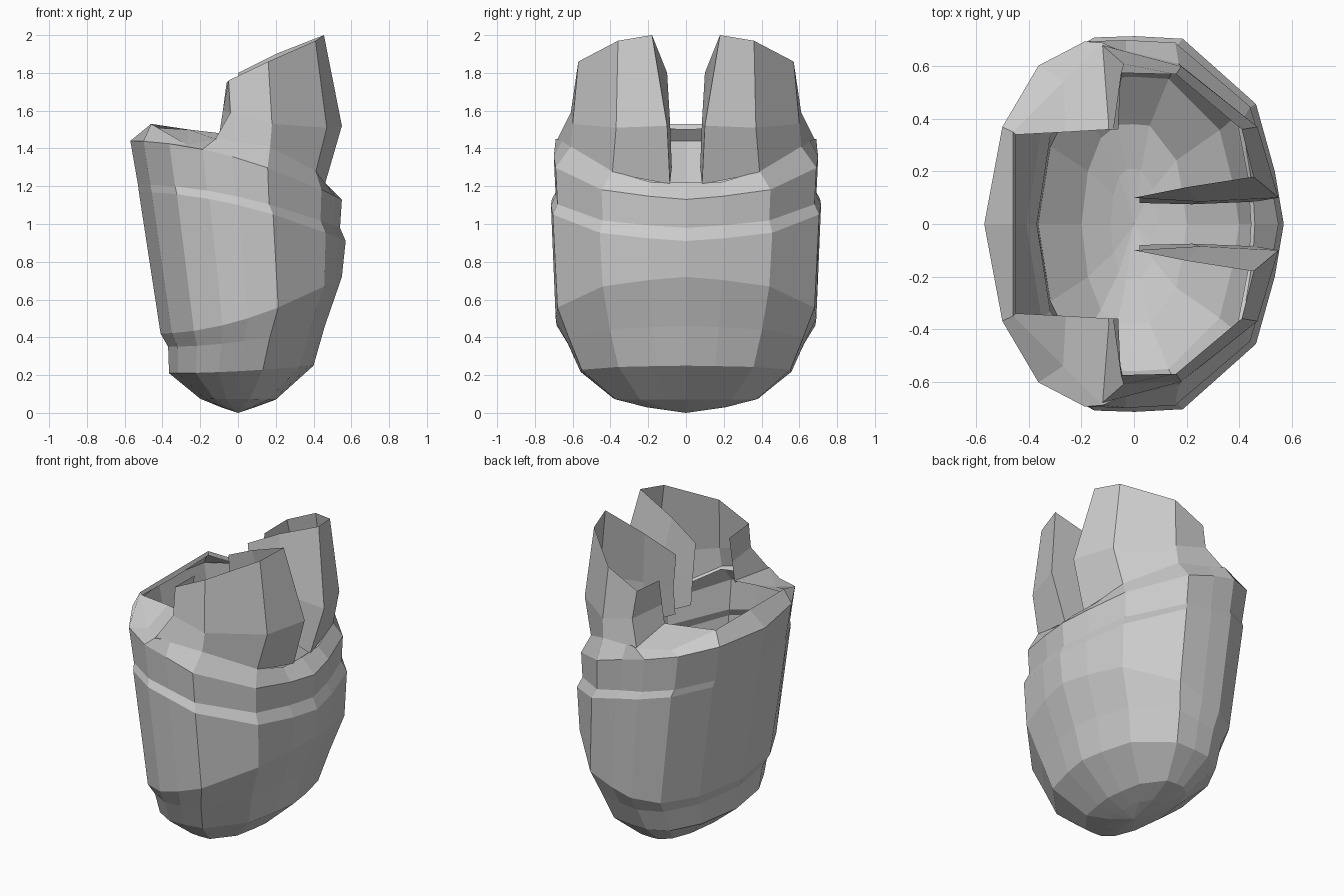
import bpy, bmesh

# Half outline seen from above, from the back (-x) round to the lip (+x)
OUT = [(-.57, 0), (-.50, .38), (-.36, .62), (-.18, .715), (-.02, .72),
       (.17, .71), (.46, .46), (.535, .2), (.57, 0)]


def ring(zl, zr, x0, x1, ymax, power=1.8):
    """Half ring: the outline scaled to x0..x1 and ymax, its height falling from zl to zr."""
    pts = []
    for x, y in OUT:
        t = (x + .57) / 1.14
        pts.append((x0 + (x1 - x0) * t, y / .72 * ymax, zl + (zr - zl) * t ** power))
    return pts


def full(half):
    return half + [(x, -y, z) for x, y, z in half[-2:0:-1]]


def make(name, bm):
    bmesh.ops.recalc_face_normals(bm, faces=bm.faces)
    me = bpy.data.meshes.new(name)
    bm.to_mesh(me)
    bm.free()
    ob = bpy.data.objects.new(name, me)
    bpy.context.collection.objects.link(ob)
    return ob


# Open shell body: rings upward from the base, over the shoulder to the rim
rim_top = [(-.46, 0, 1.53), (-.46, .35, 1.53), (-.27, .54, 1.42), (-.12, .69, 1.45),
           (-.03, .65, 1.45), (.17, .61, 1.41), (.41, .39, 1.28), (.45, .18, 1.22), (.46, 0, 1.22)]
rim_in = [(-.45, 0, 1.50), (-.45, .34, 1.51), (-.26, .35, 1.50), (-.09, .36, 1.48),
          (-.04, .59, 1.43), (.16, .59, 1.40), (.395, .375, 1.27), (.435, .17, 1.21), (.445, 0, 1.21)]
rings = [ring(.03, .03, -.09, .09, .21),
         ring(.075, .07, -.2, .2, .38),
         ring(.21, .25, -.365, .4, .56),
         ring(.35, .46, -.37, .46, .63),
         ring(.42, .72, -.41, .55, .69),
         ring(1.17, .91, -.525, .57, .715),
         ring(1.21, .98, -.53, .54, .69),
         ring(1.44, 1.13, -.57, .55, .70),
         rim_top, rim_in]
bm = bmesh.new()
loops = [[bm.verts.new(p) for p in full(r)] for r in rings]
n = len(loops[0])
for a, b in zip(loops, loops[1:]):
    for i in range(n):
        j = (i + 1) % n
        bm.faces.new((a[i], a[j], b[j], b[i]))
tip = bm.verts.new((0, 0, 0))
for i in range(n):
    bm.faces.new((loops[0][(i + 1) % n], loops[0][i], tip))
make("hollow_body", bm)

# Collar flaps: back return, outer wall, then the fin folding inward beside the slot
base = [(-.10, .36, 1.47), (-.12, .68, 1.45), (.17, .61, 1.41), (.41, .39, 1.27),
        (.46, .085, 1.21), (.22, .075, 1.30), (.02, .08, 1.40)]
mid = [(-.08, .36, 1.60), (-.04, .61, 1.59), (.18, .60, 1.53), (.47, .37, 1.51),
       (.55, .10, 1.52), (.25, .085, 1.55), (.02, .10, 1.58)]
top = [(-.06, .36, 1.75), (-.05, .575, 1.76), (.16, .57, 1.86), (.41, .36, 1.97),
       (.455, .18, 2.0), (.2, .14, 1.90), (0, .10, 1.80)]
for side, name in ((1, "collar_flap_left"), (-1, "collar_flap_right")):
    bm = bmesh.new()
    rows = [[bm.verts.new((x, side * y, z)) for x, y, z in r] for r in (base, mid, top)]
    for a, b in zip(rows, rows[1:]):
        for i in range(len(a) - 1):
            bm.faces.new((a[i], a[i + 1], b[i + 1], b[i]))
    make(name, bm)
